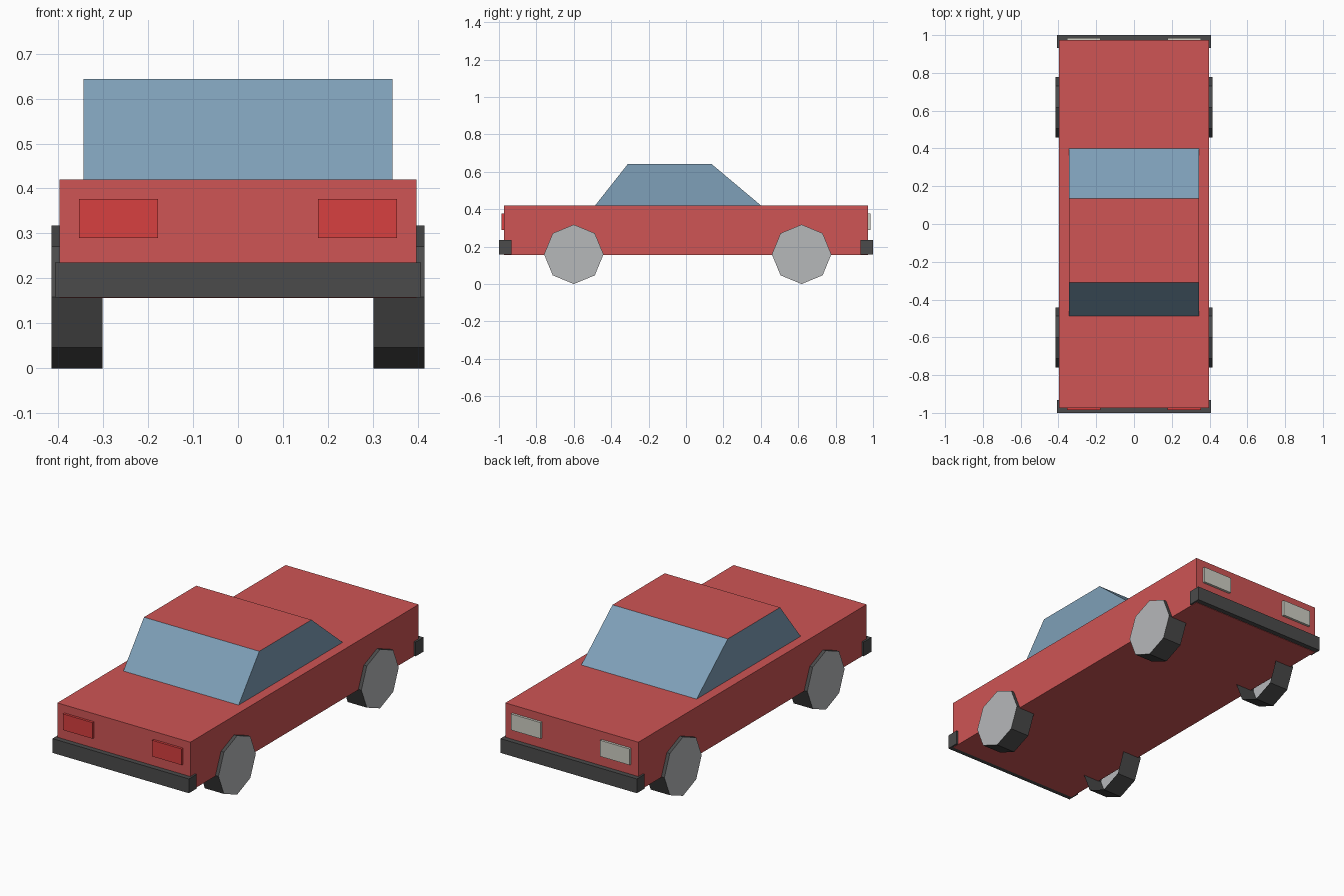
import bpy, bmesh
from math import cos, sin, pi

if "Cube" in bpy.data.objects:
    bpy.data.objects.remove(bpy.data.objects["Cube"])


def material(name, r, g, b):
    m = bpy.data.materials.new(name)
    m.diffuse_color = (r, g, b, 1)
    m.use_nodes = True
    m.node_tree.nodes["Principled BSDF"].inputs["Base Color"].default_value = m.diffuse_color
    return m


RED = material("red_paint", 0.62, 0.09, 0.09)
GLASS = material("window_glass", 0.21, 0.35, 0.48)
DARK = material("dark_rubber", 0.07, 0.07, 0.07)
HUB = material("wheel_grey", 0.47, 0.48, 0.49)
TAIL = material("tail_red", 0.68, 0.05, 0.05)
LAMP = material("lamp_white", 0.62, 0.62, 0.55)


def make(name, bm, *mats):
    bmesh.ops.recalc_face_normals(bm, faces=bm.faces)
    mesh = bpy.data.meshes.new(name)
    bm.to_mesh(mesh)
    bm.free()
    for m in mats:
        mesh.materials.append(m)
    ob = bpy.data.objects.new(name, mesh)
    bpy.context.collection.objects.link(ob)
    return ob


def box(name, lo, hi, mat):
    bm = bmesh.new()
    bmesh.ops.create_cube(bm, size=1)
    for v in bm.verts:
        v.co = [(a + b) / 2 + c * (b - a) for a, b, c in zip(lo, hi, v.co)]
    return make(name, bm, mat)


def extrude_x(profile, x0, x1, start_cap=True):
    """Sweep a (y, z) profile along x; the x1 end is always capped."""
    bm = bmesh.new()
    a = [bm.verts.new((x0, y, z)) for y, z in profile]
    b = [bm.verts.new((x1, y, z)) for y, z in profile]
    n = len(profile)
    for i in range(n):
        j = (i + 1) % n
        bm.faces.new((a[i], a[j], b[j], b[i]))
    if start_cap:
        bm.faces.new(a)
    return bm, bm.faces.new(b)


# Body shell
box("body", (-0.397, -0.973, 0.156), (0.397, 0.973, 0.42), RED)

# Cabin: glass all round, painted roof
bm, _ = extrude_x([(-0.486, 0.42), (0.401, 0.42), (0.135, 0.643), (-0.31, 0.643)],
                  -0.344, 0.344)
for f in bm.faces:
    if f.calc_center_median().z > 0.64:
        f.material_index = 1
make("cabin", bm, GLASS, RED)

# Bumpers and lights at both ends
for end, s, mat in (("front", -1, TAIL), ("back", 1, LAMP)):
    y = sorted((s * 0.933, s * 1.0))
    box(end + "_bumper", (-0.407, y[0], 0.158), (0.407, y[1], 0.235), DARK)
    y = sorted((s * 0.96, s * 0.986))
    for side, x in (("left", -0.266), ("right", 0.266)):
        box(f"{end}_{side}_light", (x - 0.088, y[0], 0.29), (x + 0.088, y[1], 0.377), mat)

# Octagonal wheels, open on the inner side, with a grey outer disc
R = 0.159
for end, cy in (("front", -0.6), ("back", 0.618)):
    ring = [(cy + R * cos(i * pi / 4), R + R * sin(i * pi / 4)) for i in range(8)]
    for side, s in (("left", -1), ("right", 1)):
        bm, disc = extrude_x(ring, s * 0.301, s * 0.415, start_cap=False)
        disc.material_index = 1
        make(f"{end}_{side}_wheel", bm, DARK, HUB)
